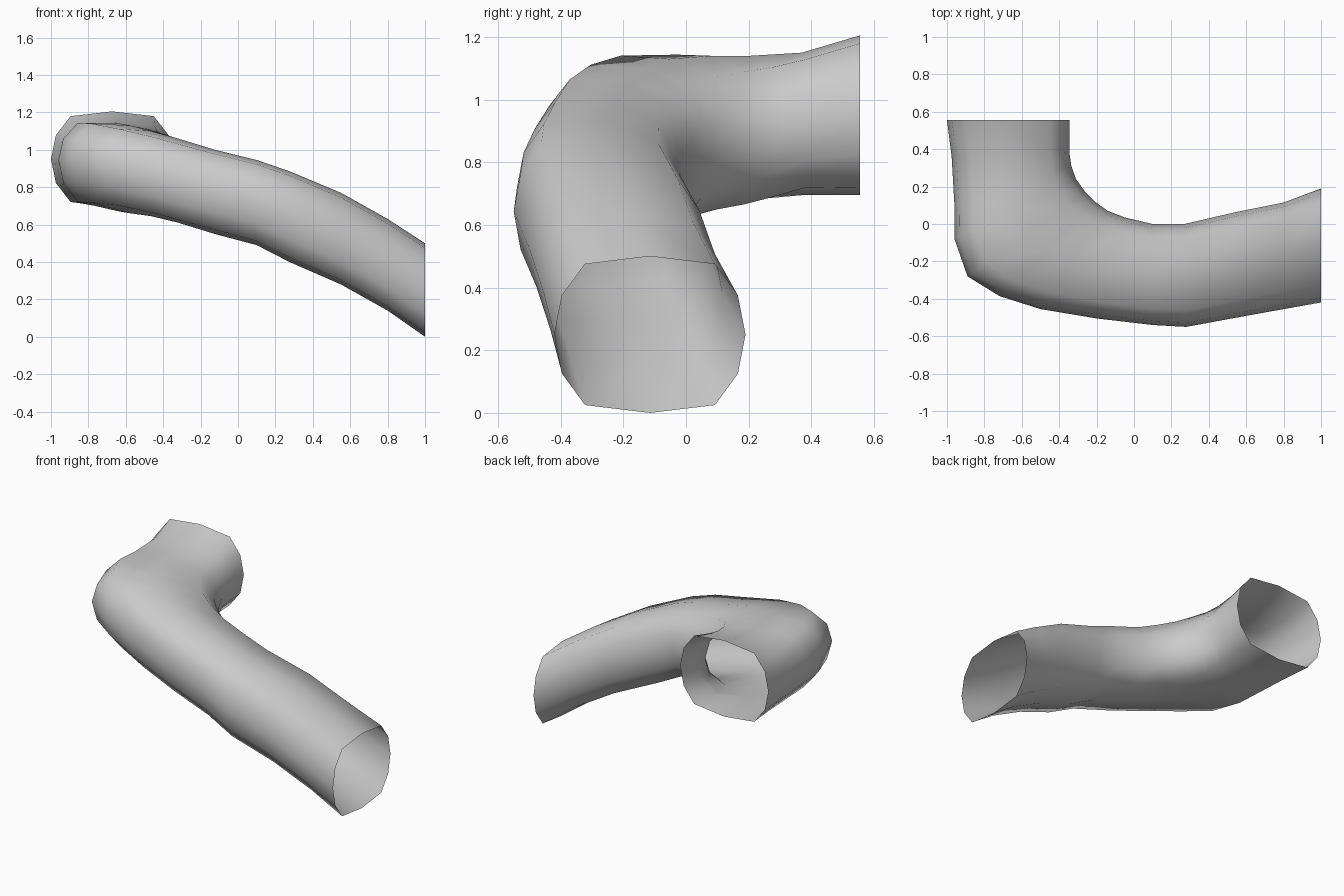
import bpy
import bmesh
from mathutils import Vector

cube = bpy.data.objects.get("Cube")
if cube:
    bpy.data.objects.remove(cube, do_unlink=True)

# Plain grey material
grey = bpy.data.materials.new("plain grey")
grey.use_nodes = True
colour = (0.6, 0.6, 0.6, 1)
grey.diffuse_color = colour
grey.node_tree.nodes["Principled BSDF"].inputs["Base Color"].default_value = colour

# Rounded twelve-sided section: across runs from outer to inner wall, up is z
quarter = [(1, 0), (0.92, 0.5), (0.68, 0.9)]
half = quarter + [(0, 1)] + [(-u, v) for u, v in reversed(quarter)]
section = half + [(u, -v) for u, v in reversed(half[1:-1])]

# Stations along the bend: outer x, y, inner x, y, bottom, top, rise of outer wall
stations = [
    (1, -0.42, 1, 0.19, 0, 0.5, 0),
    (0.8, -0.455, 0.8, 0.115, 0.14, 0.63, 0),
    (0.55, -0.5, 0.55, 0.065, 0.28, 0.77, 0),
    (0.28, -0.55, 0.27, 0, 0.4, 0.885, 0),
    (0.1, -0.54, 0.1, 0, 0.49, 0.945, 0),
    (-0.2, -0.505, -0.05, 0.035, 0.55, 1, 0.02),
    (-0.5, -0.455, -0.14, 0.07, 0.61, 1.06, 0.04),
    (-0.72, -0.385, -0.21, 0.12, 0.645, 1.1, 0.05),
    (-0.89, -0.28, -0.26, 0.17, 0.66, 1.13, 0.05),
    (-0.96, -0.08, -0.31, 0.24, 0.67, 1.14, 0.04),
    (-0.96, 0.1, -0.335, 0.31, 0.68, 1.14, 0.02),
    (-0.975, 0.36, -0.345, 0.38, 0.695, 1.15, 0),
    (-1, 0.555, -0.345, 0.555, 0.695, 1.205, 0),
]

# Loft the open bent pipe through the stations
bm = bmesh.new()
rings = []
for ox, oy, ix, iy, low, high, rise in stations:
    middle = (low + high) / 2
    outer = Vector((ox, oy, middle + rise))
    inner = Vector((ix, iy, middle - rise))
    centre, across = (outer + inner) / 2, (inner - outer) / 2
    up = Vector((0, 0, (high - low) / 2))
    rings.append([bm.verts.new(centre + across * u + up * v) for u, v in section])

count = len(section)
for a, b in zip(rings, rings[1:]):
    for k in range(count):
        n = (k + 1) % count
        bm.faces.new((a[k], b[k], b[n], a[n])).smooth = True

mesh = bpy.data.meshes.new("bent_pipe")
bm.to_mesh(mesh)
bm.free()
mesh.materials.append(grey)
pipe = bpy.data.objects.new("bent_pipe", mesh)
bpy.context.collection.objects.link(pipe)
